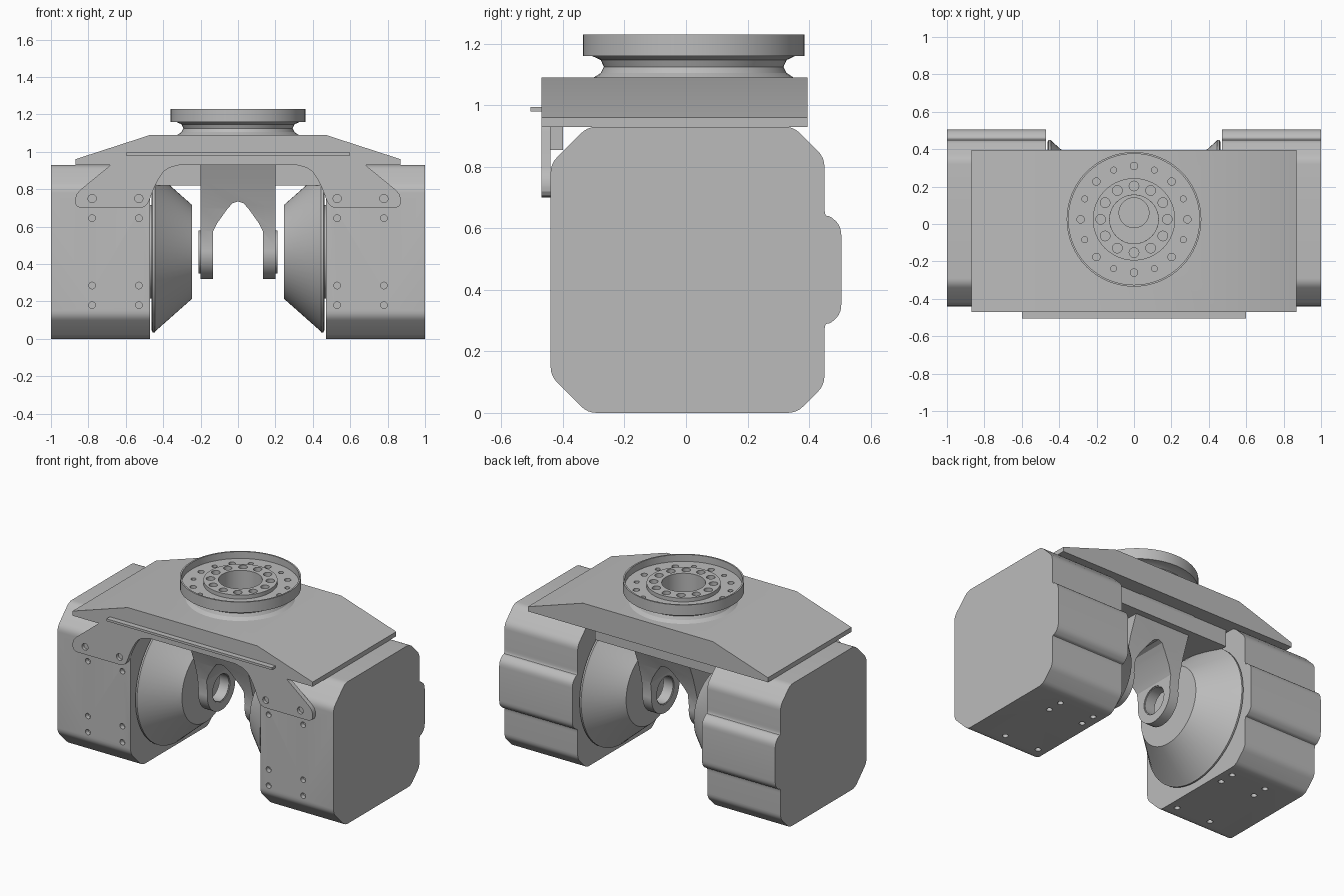
import bpy, bmesh, math
from mathutils import Vector, Matrix

cube = bpy.data.objects.get("Cube")
if cube:
    bpy.data.objects.remove(cube, do_unlink=True)

grey = bpy.data.materials.new("machined_grey")
grey.use_nodes = True
grey.diffuse_color = (0.5, 0.5, 0.5, 1)
grey.node_tree.nodes["Principled BSDF"].inputs["Base Color"].default_value = (0.5, 0.5, 0.5, 1)

TURN = {"x": Matrix.Rotation(math.pi / 2, 4, "Y"),
        "y": Matrix.Rotation(math.pi / 2, 4, "X"),
        "z": Matrix.Identity(4)}


def finish(bm, name):
    bmesh.ops.recalc_face_normals(bm, faces=bm.faces)
    mesh = bpy.data.meshes.new(name)
    bm.to_mesh(mesh)
    bm.free()
    mesh.materials.append(grey)
    obj = bpy.data.objects.new(name, mesh)
    bpy.context.collection.objects.link(obj)
    return obj


def rounded(points, radius, steps=4):
    """Round every corner of a closed outline."""
    out, n = [], len(points)
    for i in range(n):
        p, q, r = (Vector(points[(i + k) % n]) for k in (-1, 0, 1))
        a = q + (p - q).normalized() * min(radius, (p - q).length * 0.45)
        b = q + (r - q).normalized() * min(radius, (r - q).length * 0.45)
        for k in range(steps + 1):
            t = k / steps
            out.append(a * (1 - t) ** 2 + q * 2 * t * (1 - t) + b * t * t)
    return out


def prism(name, outline, axis, start, end):
    """Extrude a 2D outline along an axis."""
    place = {"x": lambda u, v: (start, u, v),
             "y": lambda u, v: (u, start, v),
             "z": lambda u, v: (u, v, start)}[axis]
    bm = bmesh.new()
    face = bm.faces.new([bm.verts.new(place(*p)) for p in outline])
    ext = bmesh.ops.extrude_face_region(bm, geom=[face])
    shift = Vector([end - start if a == axis else 0 for a in "xyz"])
    bmesh.ops.translate(bm, vec=shift, verts=[g for g in ext["geom"] if isinstance(g, bmesh.types.BMVert)])
    return finish(bm, name)


def box(name, x, y, z):
    return prism(name, [(x[0], y[0]), (x[1], y[0]), (x[1], y[1]), (x[0], y[1])], "z", *z)


def lathe(name, profile, axis, centre):
    """Spin (radius, height) points around an axis."""
    bm = bmesh.new()
    spots = [(h, 0, r) if axis == "x" else (r, 0, h) for r, h in profile]
    verts = [bm.verts.new(Vector(s) + Vector(centre)) for s in spots]
    edges = [bm.edges.new(pair) for pair in zip(verts, verts[1:])]
    spin_axis = (1, 0, 0) if axis == "x" else (0, 0, 1)
    bmesh.ops.spin(bm, geom=verts + edges, cent=centre, axis=spin_axis,
                   angle=math.tau, steps=64)
    bmesh.ops.remove_doubles(bm, verts=bm.verts, dist=0.0005)
    return finish(bm, name)


def cut(obj, cutter):
    mod = obj.modifiers.new("cut", "BOOLEAN")
    mod.operation, mod.solver, mod.object = "DIFFERENCE", "EXACT", cutter
    bpy.context.view_layer.objects.active = obj
    bpy.ops.object.modifier_apply(modifier=mod.name)
    bpy.data.objects.remove(cutter, do_unlink=True)


def drill(obj, axis, holes):
    """Cut round holes given as (centre, radius, full length)."""
    bm = bmesh.new()
    for centre, radius, length in holes:
        bmesh.ops.create_cone(bm, cap_ends=True, segments=32 if radius > 0.05 else 16,
                              radius1=radius, radius2=radius, depth=length,
                              matrix=Matrix.Translation(centre) @ TURN[axis])
    cutter = finish(bm, "drill_cutter")
    cutter.hide_render = True
    cut(obj, cutter)


# Motor housings, drive cones and bracket ears on both sides
housing_outline = [(-0.44, 0.12), (-0.32, 0), (0.36, 0), (0.45, 0.09),
                   (0.45, 0.29), (0.47, 0.29), (0.505, 0.325), (0.505, 0.605),
                   (0.47, 0.64), (0.45, 0.64), (0.45, 0.83), (0.35, 0.93),
                   (-0.32, 0.93), (-0.44, 0.81)]
ear_outline = [(0.68, 0.94), (0.68, 0.93), (0.87, 0.775), (0.87, 0.70), (0.49, 0.70),
               (0.44, 0.83), (0.39, 0.91), (0.29, 0.935), (0.29, 0.94)]
for side, s in (("right", -1), ("left", 1)):
    housing = prism(side + "_housing", rounded(housing_outline, 0.03), "x", s * 0.47, s)
    columns = (s * 0.53, s * 0.78)
    drill(housing, "y", [((x, -0.44, z), 0.018, 0.06) for x in columns for z in (0.18, 0.285, 0.645)])
    drill(housing, "z", [((x, y, 0), 0.018, 0.06) for x in columns for y in (-0.24, 0.16, 0.26)])

    lathe(side + "_drive_cone",
          [(0, s * 0.48), (0.25, s * 0.48), (0.25, s * 0.462), (0.42, s * 0.462),
           (0.43, s * 0.456), (0.43, s * 0.445), (0.42, s * 0.437),
           (0.25, s * 0.245), (0, s * 0.245)], "x", (0, 0.02, 0.465))

    ear = prism(side + "_bracket_ear", rounded([(s * x, z) for x, z in ear_outline], 0.04),
                "y", -0.47, -0.44)
    drill(ear, "y", [((x, -0.47, 0.75), 0.022, 0.04) for x in columns])
    box(side + "_ear_rib", (s * 0.46, s * 0.66), (-0.44, -0.40), (0.855, 0.94))

# Bridge joining the housings, with a central bore
bridge = prism("bridge", [(-0.87, 0.93), (0.87, 0.93), (0.87, 0.96), (0.47, 1.09),
                          (-0.47, 1.09), (-0.87, 0.96)], "y", -0.47, 0.395)
drill(bridge, "z", [((0, 0.025, 1.1), 0.13, 0.16)])
drill(bridge, "z", [((0, 0.06, 1.0), 0.08, 0.1)])
box("front_strip", (-0.6, 0.6), (-0.505, -0.46), (0.98, 0.995))
box("bridge_underside", (-0.45, 0.45), (-0.2, 0.3), (0.82, 0.935))

# Central yoke: tapered side outline with rounded ends, arch and pivot holes
pivot_y, pivot_z, ring = 0.02, 0.465, 0.145
arc = [(pivot_y + ring * math.cos(a), pivot_z + ring * math.sin(a))
       for a in [math.radians(170 + 200 * k / 24) for k in range(25)]]
yoke_side = [(-0.27, 0.94), (-0.23, 0.85), (-0.17, 0.7), (-0.135, 0.58)] + arc \
    + [(0.175, 0.58), (0.21, 0.7), (0.27, 0.85), (0.31, 0.94)]
yoke = prism("yoke", yoke_side, "x", -0.2, 0.2)
arch = [(0.135, 0.2), (0.135, 0.57), (0.11, 0.62), (0.06, 0.69), (0.03, 0.725)]
arch += [(0, 0.735)] + [(-x, z) for x, z in reversed(arch)]
cut(yoke, prism("arch_cutter", arch, "y", -0.6, 0.6))
drill(yoke, "x", [((0, pivot_y, pivot_z), 0.09, 0.6)])

# Raised collars around the pivot holes
for side, s in (("right", -1), ("left", 1)):
    lathe(side + "_pivot_collar",
          [(0.085, s * 0.14), (0.115, s * 0.14), (0.115, s * 0.21),
           (0.085, s * 0.21), (0.085, s * 0.14)], "x", (0, pivot_y, pivot_z))

# Mounting flange with waisted neck, recessed face and bolt circles
flange = lathe("mounting_flange",
               [(0.13, 1.08), (0.33, 1.08), (0.325, 1.09), (0.302, 1.105), (0.292, 1.125),
                (0.302, 1.147), (0.33, 1.16), (0.36, 1.16), (0.36, 1.23), (0.35, 1.23),
                (0.35, 1.185), (0.22, 1.185), (0.22, 1.21), (0.13, 1.21), (0.13, 1.08)],
               "z", (0, 0.025, 0))


def bolt_circle(count, radius, size, z):
    return [((radius * math.cos(math.tau * k / count), 0.025 + radius * math.sin(math.tau * k / count), z),
             size - 0.004 * (k % 2 if count > 12 else 0), 0.05) for k in range(count)]


drill(flange, "z", bolt_circle(16, 0.285, 0.02, 1.185) + bolt_circle(12, 0.178, 0.026, 1.21))

# Smooth the curved faces, keep the hard edges
for obj in bpy.context.scene.objects:
    if obj.type == "MESH" and grey.name in obj.data.materials:
        obj.data.shade_smooth()
        obj.data.set_sharp_from_angle(angle=math.radians(25))
